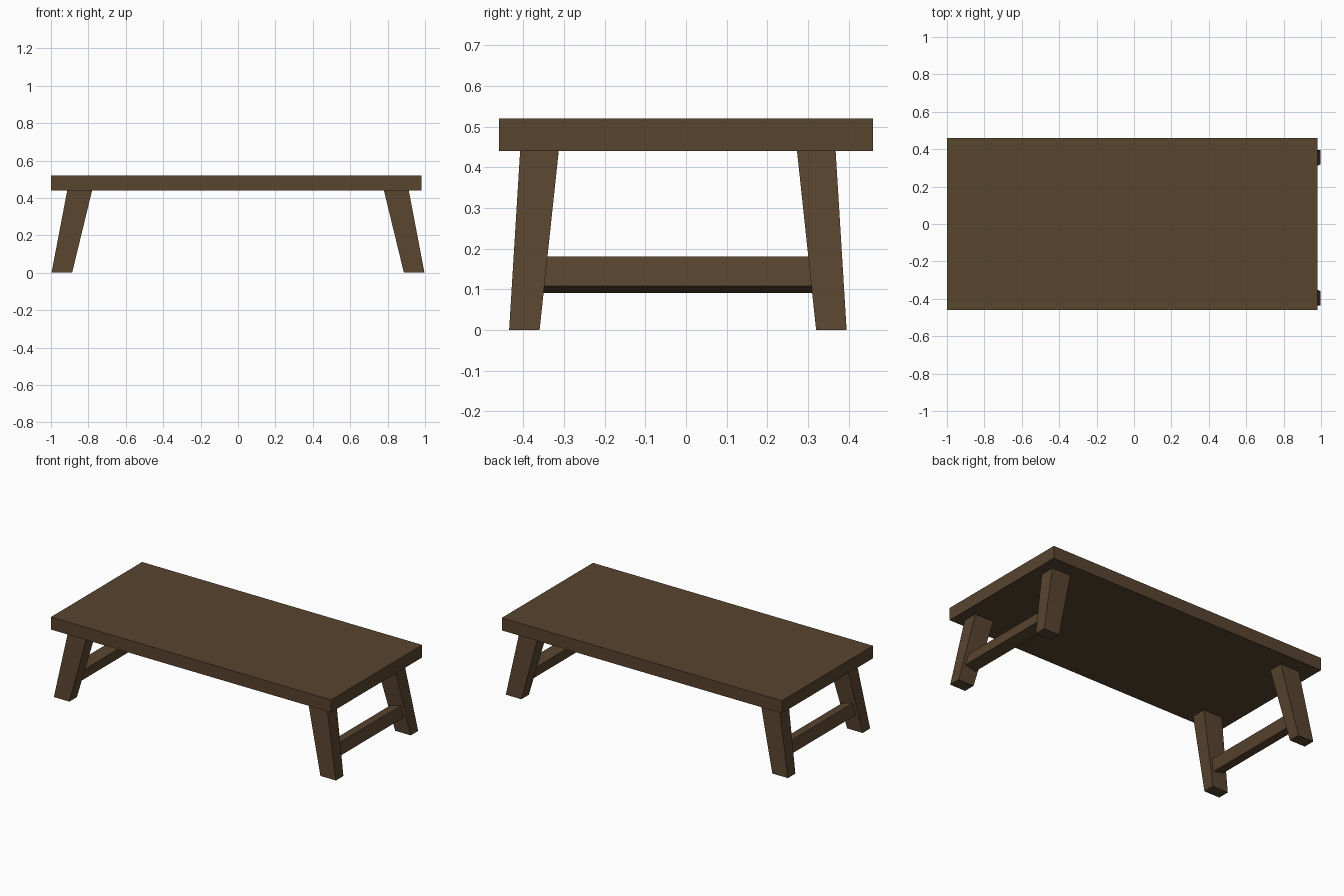
import bpy, bmesh, math
from mathutils import Vector, Matrix

if "Cube" in bpy.data.objects:
    bpy.data.objects.remove(bpy.data.objects["Cube"])

wood = bpy.data.materials.new("dark_brown_wood")
wood.diffuse_color = (0.098, 0.058, 0.028, 1)
wood.use_nodes = True
wood.node_tree.nodes["Principled BSDF"].inputs["Base Color"].default_value = wood.diffuse_color


def box(name, size, center, tilt=0.0):
    """Box rotated about the y axis by tilt."""
    bm = bmesh.new()
    bmesh.ops.create_cube(bm, size=1, matrix=Matrix.Translation(center)
                          @ Matrix.Rotation(tilt, 4, 'Y')
                          @ Matrix.Diagonal((*size, 1)))
    return finish(name, bm)


def finish(name, bm):
    bmesh.ops.recalc_face_normals(bm, faces=bm.faces)
    mesh = bpy.data.meshes.new(name)
    bm.to_mesh(mesh)
    bm.free()
    mesh.materials.append(wood)
    ob = bpy.data.objects.new(name, mesh)
    bpy.context.collection.objects.link(ob)
    return ob


def leg(name, sx, sy):
    """Splayed leg, wider at the top; legs are centred on y = -0.02."""
    bottom = (0.887, 0.997, 0.34, 0.415)    # inner x, outer x, inner y, outer y
    top = (0.780, 0.913, 0.293, 0.388)
    z_top, z_end = 0.44, 0.455              # ends slightly inside the tabletop
    k = z_end / z_top
    end = [b + (t - b) * k for b, t in zip(bottom, top)]
    bm = bmesh.new()
    bmesh.ops.create_cube(bm, size=2)
    for v in bm.verts:
        ring, z = (end, z_end) if v.co.z > 0 else (bottom, 0)
        x = ring[1] if v.co.x > 0 else ring[0]
        y = ring[3] if v.co.y > 0 else ring[2]
        v.co = Vector((sx * x, sy * y - 0.02, z))
    return finish(name, bm)


# Tabletop
box("tabletop", (1.98, 0.92, 0.08), (-0.01, 0, 0.48))

# Legs and the stretcher joining each end pair
for side, sx in (("left", -1), ("right", 1)):
    for end, sy in (("front", -1), ("back", 1)):
        leg(f"{end}_{side}_leg", sx, sy)
    box(f"{side}_stretcher", (0.075, 0.72, 0.075),
        (sx * 0.911, -0.02, 0.136), -sx * math.radians(13))
